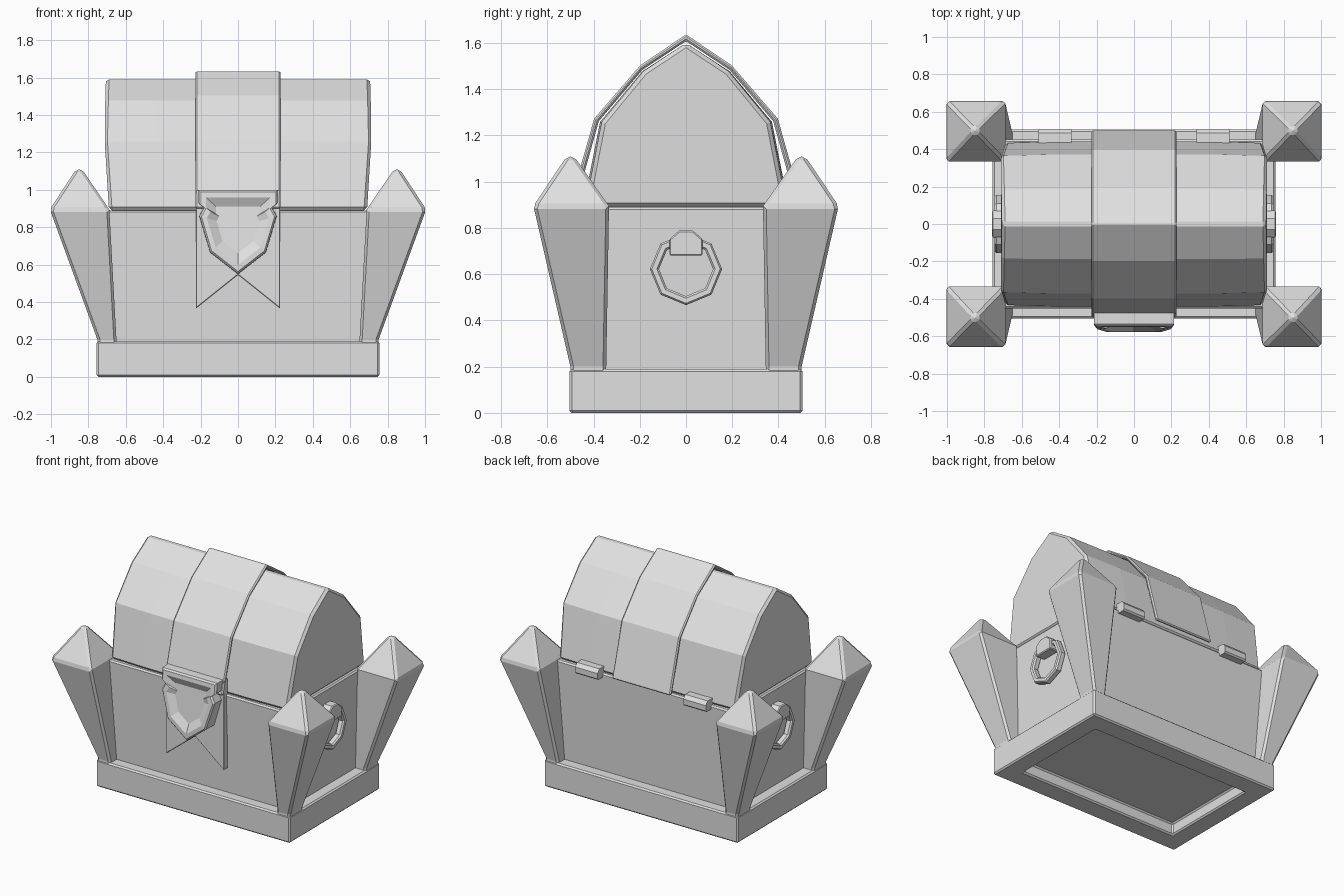
import bpy, bmesh, math

cube = bpy.data.objects.get("Cube")
if cube:
    bpy.data.objects.remove(cube, do_unlink=True)

gray = bpy.data.materials.new("plain_gray")
gray.use_nodes = True
gray.diffuse_color = (0.75, 0.75, 0.75, 1)
gray.node_tree.nodes["Principled BSDF"].inputs["Base Color"].default_value = gray.diffuse_color


def loft(name, rings, bevel=0.01, closed=False):
    """Join equal-length point rings with quads; cap the ends or close the loop."""
    bm = bmesh.new()
    loops = [[bm.verts.new(p) for p in ring] for ring in rings]
    n = len(loops[0])
    pairs = list(zip(loops, loops[1:]))
    if closed:
        pairs.append((loops[-1], loops[0]))
    else:
        bm.faces.new(loops[0])
        bm.faces.new(loops[-1])
    for a, b in pairs:
        for i in range(n):
            j = (i + 1) % n
            bm.faces.new((a[i], a[j], b[j], b[i]))
    bmesh.ops.recalc_face_normals(bm, faces=bm.faces)
    mesh = bpy.data.meshes.new(name)
    bm.to_mesh(mesh)
    bm.free()
    mesh.materials.append(gray)
    obj = bpy.data.objects.new(name, mesh)
    bpy.context.collection.objects.link(obj)
    if bevel:
        mod = obj.modifiers.new("edge_bevel", "BEVEL")
        mod.width = bevel
        mod.segments = 1
        mod.limit_method = "ANGLE"
        mod.angle_limit = math.radians(45)


def rect(x0, x1, y0, y1, z):
    return [(x0, y0, z), (x1, y0, z), (x1, y1, z), (x0, y1, z)]


def centred(x, y, z):
    return rect(-x, x, -y, y, z)


def mirrored(half):
    """Complete a half outline whose end points may lie on the centre line."""
    return half + [(-a, b) for a, b in reversed(half) if a > 0]


# Base plinth with a recess underneath
loft("base_plinth", [centred(0.62, 0.355, 0.085), centred(0.62, 0.355, 0),
                     centred(0.756, 0.504, 0), centred(0.756, 0.504, 0.19)])

# Chest body, leaning out slightly towards the top
loft("chest_body", [centred(0.675, 0.425, 0.17), centred(0.7, 0.452, 0.89)])

# Flared corner posts with pointed caps
for sx, side in ((1, "left"), (-1, "right")):
    for sy, end in ((1, "back"), (-1, "front")):
        rings = [rect(0.65, 0.752, 0.345, 0.5, 0.1),
                 rect(0.65, 0.752, 0.345, 0.5, 0.2),
                 rect(0.688, 1.006, 0.333, 0.66, 0.895),
                 rect(0.833, 0.867, 0.483, 0.517, 1.108)]
        loft(f"{end}_{side}_post",
             [[(sx * x, sy * y, z) for x, y, z in r] for r in rings], 0.014)

# Faceted lid, slightly fuller in the middle and at mid height
lid_outline = mirrored([(0.445, 0.89), (0.372, 1.258), (0.188, 1.478), (0, 1.6)])
lid_width = {0.89: 0.69, 1.258: 0.715, 1.478: 0.71, 1.6: 0.706}


def lid_ring(along, fullness):
    return [(along * lid_width[z], y * fullness, z) for y, z in lid_outline]


loft("lid", [lid_ring(-1, 0.98), lid_ring(-0.6, 1), lid_ring(0.6, 1), lid_ring(1, 0.98)], 0.017)

# Thin strap arching over the lid
strap_outer = mirrored([(0.503, 0.9), (0.397, 1.273), (0.198, 1.503), (0, 1.637)])
strap_inner = mirrored([(0.478, 0.9), (0.377, 1.262), (0.188, 1.484), (0, 1.608)])
strap_loop = strap_outer + strap_inner[::-1]
loft("lid_strap", [[(x, y, z) for y, z in strap_loop] for x in (-0.228, 0.228)], 0.008)

# Swallow-tailed strap end on the front
tail = [(-0.225, 1.0), (0.225, 1.0), (0.225, 0.365), (0, 0.545), (-0.225, 0.365)]
loft("strap_tail", [[(x, y, z) for x, z in tail] for y in (-0.435, -0.48)], 0.004)

# Shield clasp with a dished centre, leaning forward below its top
shield = mirrored([(0.215, 1.0), (0.215, 0.93), (0.183, 0.905), (0.208, 0.86),
                   (0.15, 0.665), (0, 0.548)])


def shield_ring(scale, depth):
    ring = []
    for x, z in shield:
        z = 0.8 + (z - 0.8) * scale
        ring.append((x * scale, depth - 0.545 - 0.12 * min(1 - z, 0.28), z))
    return ring


loft("shield_clasp", [[(x, -0.465, z) for x, z in shield], shield_ring(0.99, 0.01),
                      shield_ring(0.94, 0), shield_ring(0.8, 0),
                      shield_ring(0.55, 0.03)], 0)

# Back hinges
knuckle = [(0.43, 0.862), (0.498, 0.862), (0.508, 0.872),
           (0.508, 0.91), (0.487, 0.935), (0.43, 0.935)]
for s, side in ((1, "left"), (-1, "right")):
    loft(f"{side}_hinge", [[(s * x, y, z) for y, z in knuckle] for x in (0.335, 0.51)], 0)

# Side handles: peaked mount holding an eight-sided ring
mount = mirrored([(0.072, 0.68), (0.072, 0.752), (0.03, 0.788)])
ring_section = [(0.705, 0.156), (0.735, 0.156), (0.745, 0.148),
                (0.745, 0.126), (0.735, 0.117), (0.705, 0.117)]
for s, side in ((1, "left"), (-1, "right")):
    loft(f"{side}_handle_mount",
         [[(s * x, y, z) for y, z in mount] for x in (0.68, 0.76)], 0.006)
    turns = [math.tau * i / 8 for i in range(8)]
    loft(f"{side}_handle_ring",
         [[(s * x, r * math.cos(t), 0.622 + r * math.sin(t)) for x, r in ring_section]
          for t in turns], 0, closed=True)
